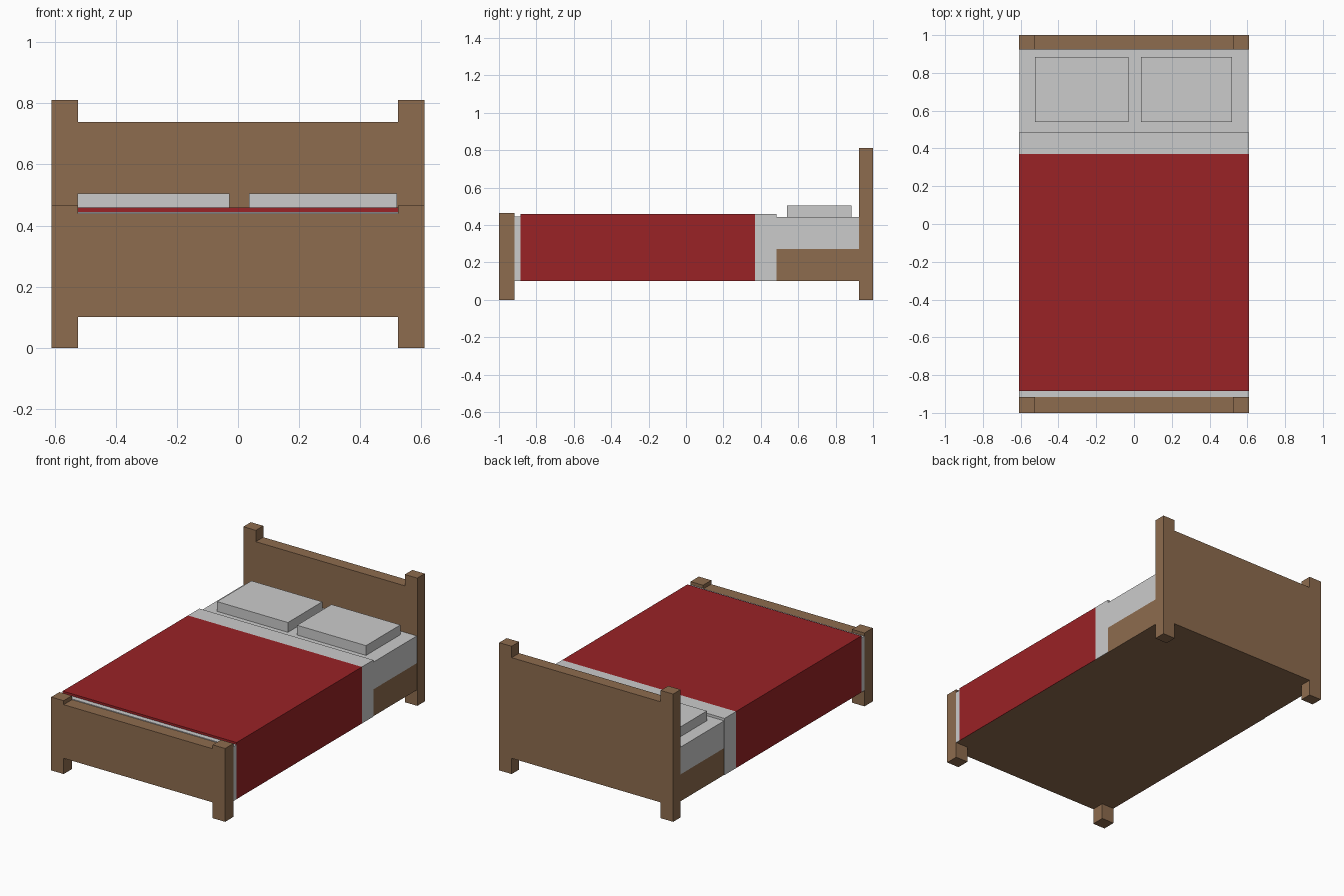
import bpy, bmesh

if "Cube" in bpy.data.objects:
    bpy.data.objects.remove(bpy.data.objects["Cube"])

def material(name, rgb):
    m = bpy.data.materials.new(name)
    m.diffuse_color = (*rgb, 1)
    m.use_nodes = True
    m.node_tree.nodes["Principled BSDF"].inputs["Base Color"].default_value = m.diffuse_color
    return m

WOOD = material("wood", (0.27, 0.15, 0.077))
RED = material("red_cloth", (0.32, 0.016, 0.019))

def extrude_y(name, profile, y0, y1, mat=None):
    """Extrude a closed (x, z) profile from y0 to y1."""
    bm = bmesh.new()
    face = bm.faces.new([bm.verts.new((x, y0, z)) for x, z in profile])
    new = bmesh.ops.extrude_face_region(bm, geom=[face])["geom"]
    bmesh.ops.translate(bm, vec=(0, y1 - y0, 0),
                        verts=[v for v in new if isinstance(v, bmesh.types.BMVert)])
    bmesh.ops.recalc_face_normals(bm, faces=bm.faces)
    me = bpy.data.meshes.new(name)
    bm.to_mesh(me)
    bm.free()
    ob = bpy.data.objects.new(name, me)
    bpy.context.collection.objects.link(ob)
    if mat:
        me.materials.append(mat)
    return ob

def box(name, x0, x1, y0, y1, z0, z1, mat=None):
    return extrude_y(name, [(x0, z0), (x1, z0), (x1, z1), (x0, z1)], y0, y1, mat)

def mirrored(half):
    return half + [(-x, z) for x, z in reversed(half)]

W, POST, RAIL = 0.61, 0.523, 0.1     # outer half width, post inner edge, underside
INNER, BED_TOP = 0.607, 0.443        # half width under the covers, mattress top
FOOT, HEAD = -0.917, 0.925           # inner faces of the end boards

# End boards: panel with notched-out posts
def end_board(name, y0, y1, post_top, panel_top):
    half = [(POST, RAIL), (POST, 0), (W, 0), (W, post_top),
            (POST, post_top), (POST, panel_top)]
    extrude_y(name, mirrored(half), y0, y1, WOOD)

end_board("headboard", HEAD, 1, 0.81, 0.738)
end_board("footboard", -1, FOOT, 0.465, 0.44)

# Base and mattress
box("bed_base", -INNER, INNER, FOOT, HEAD, RAIL, 0.27, WOOD)
box("mattress", -INNER, INNER, FOOT, HEAD, 0.27, BED_TOP)

# Covers draped over the top and down both sides
def drape(name, y0, y1, top, mat=None):
    half = [(INNER, BED_TOP), (INNER, RAIL), (W, RAIL), (W, top)]
    extrude_y(name, mirrored(half), y0, y1, mat)

drape("under_sheet", FOOT, -0.885, BED_TOP + 0.002)
drape("blanket", -0.885, 0.37, 0.459, RED)
drape("folded_sheet", 0.37, 0.485, 0.459)

# Pillows
box("left_pillow", -0.525, -0.028, 0.54, 0.885, BED_TOP, 0.505)
box("right_pillow", 0.036, 0.52, 0.54, 0.885, BED_TOP, 0.505)
